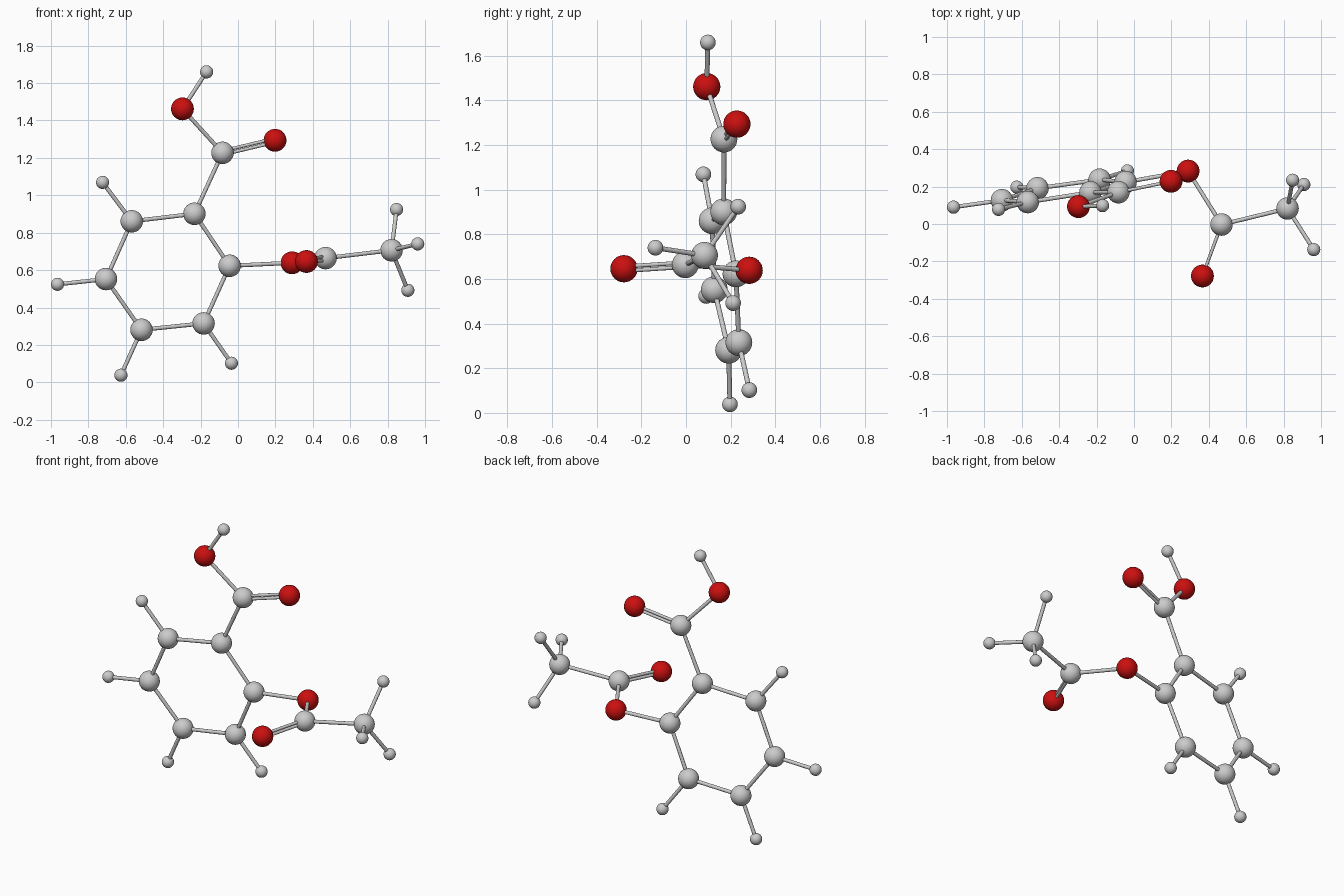
import bpy
from mathutils import Vector

if "Cube" in bpy.data.objects:
    bpy.data.objects.remove(bpy.data.objects["Cube"])

# Element styles
RADIUS = {"carbon": 0.06, "oxygen": 0.061, "hydrogen": 0.035}
BOND_R = 0.011
red = bpy.data.materials.new("oxygen_red")
red.diffuse_color = (0.6, 0.005, 0.005, 1)
red.use_nodes = True
red.node_tree.nodes["Principled BSDF"].inputs["Base Color"].default_value = red.diffuse_color

# Atom centres: name -> (element, position)
ATOMS = {
    "ring_1": ("carbon", (-0.233, 0.169, 0.901)),
    "ring_2": ("carbon", (-0.045, 0.224, 0.623)),
    "ring_3": ("carbon", (-0.184, 0.237, 0.315)),
    "ring_4": ("carbon", (-0.516, 0.191, 0.281)),
    "ring_5": ("carbon", (-0.706, 0.127, 0.552)),
    "ring_6": ("carbon", (-0.568, 0.117, 0.861)),
    "ring_3_h": ("hydrogen", (-0.035, 0.284, 0.102)),
    "ring_4_h": ("hydrogen", (-0.626, 0.197, 0.038)),
    "ring_5_h": ("hydrogen", (-0.965, 0.090, 0.524)),
    "ring_6_h": ("hydrogen", (-0.724, 0.078, 1.069)),
    "acid": ("carbon", (-0.083, 0.170, 1.227)),
    "acid_double": ("oxygen", (0.198, 0.228, 1.294)),
    "acid_single": ("oxygen", (-0.297, 0.093, 1.462)),
    "acid_h": ("hydrogen", (-0.168, 0.098, 1.660)),
    "ester_link": ("oxygen", (0.289, 0.283, 0.639)),
    "ester": ("carbon", (0.468, -0.003, 0.664)),
    "ester_double": ("oxygen", (0.366, -0.278, 0.646)),
    "methyl": ("carbon", (0.821, 0.083, 0.706)),
    "methyl_h1": ("hydrogen", (0.848, 0.234, 0.924)),
    "methyl_h2": ("hydrogen", (0.961, -0.137, 0.740)),
    "methyl_h3": ("hydrogen", (0.908, 0.211, 0.492)),
}
SINGLE = [("ring_%d" % i, "ring_%d" % (i % 6 + 1)) for i in range(1, 7)]
SINGLE += [("ring_%d" % i, "ring_%d_h" % i) for i in range(3, 7)]
SINGLE += [("methyl", "methyl_h%d" % i) for i in range(1, 4)]
SINGLE += [("ring_1", "acid"), ("acid", "acid_single"), ("acid_single", "acid_h"),
           ("ring_2", "ester_link"), ("ester_link", "ester"), ("ester", "methyl")]
DOUBLE = [("acid", "acid_double"), ("ester", "ester_double")]


def atom(name, element, pos):
    bpy.ops.mesh.primitive_uv_sphere_add(segments=32, ring_count=16,
                                         radius=RADIUS[element], location=pos)
    ob = bpy.context.object
    ob.name = f"{name}_{element}_atom"
    bpy.ops.object.shade_smooth()
    if element == "oxygen":
        ob.data.materials.append(red)


def bond(a, b, shift=0.0, radius=BOND_R):
    p, q = Vector(ATOMS[a][1]), Vector(ATOMS[b][1])
    d = q - p
    axis = d.normalized()
    up = Vector((0, 0, 1))
    side = up - axis * axis.dot(up)
    centre = (p + q) / 2
    if shift:
        centre += side.normalized() * shift
    bpy.ops.mesh.primitive_cylinder_add(vertices=16, radius=radius, depth=d.length,
                                        location=centre,
                                        rotation=d.to_track_quat('Z', 'Y').to_euler())
    bpy.context.object.name = f"bond_{a}_to_{b}"
    bpy.ops.object.shade_smooth_by_angle()


# Atoms
for name, (element, pos) in ATOMS.items():
    atom(name, element, pos)

# Single rods, and paired rods for the double bonds
for a, b in SINGLE:
    bond(a, b)
for a, b in DOUBLE:
    for s in (-0.01, 0.01):
        bond(a, b, s, 0.009)
